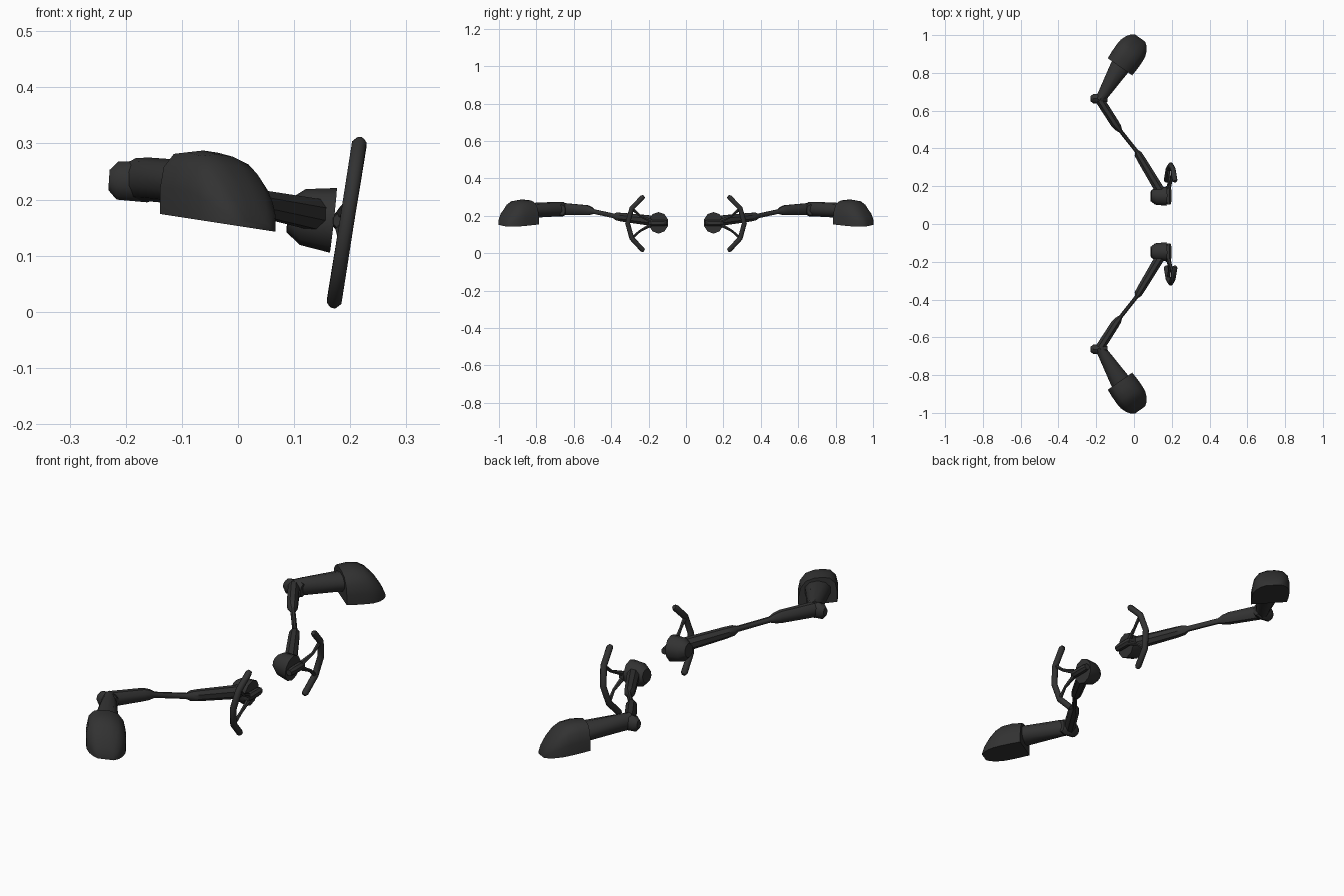
import bpy, bmesh, math
from mathutils import Vector

if "Cube" in bpy.data.objects:
    bpy.data.objects.remove(bpy.data.objects["Cube"])

dark = bpy.data.materials.new("dark_grey")
dark.diffuse_color = (0.032, 0.032, 0.032, 1)
dark.use_nodes = True
dark.node_tree.nodes["Principled BSDF"].inputs["Base Color"].default_value = dark.diffuse_color


def finish(bm, name, angle=40):
    """Turn a bmesh into a smooth-by-angle object mirrored across y = 0."""
    bmesh.ops.recalc_face_normals(bm, faces=bm.faces)
    me = bpy.data.meshes.new(name)
    bm.to_mesh(me)
    bm.free()
    me.materials.append(dark)
    ob = bpy.data.objects.new(name, me)
    bpy.context.collection.objects.link(ob)
    mod = ob.modifiers.new("mirror", 'MIRROR')
    mod.use_axis = (False, True, False)
    mod.use_mirror_merge = False
    bpy.ops.object.select_all(action='DESELECT')
    ob.select_set(True)
    bpy.context.view_layer.objects.active = ob
    bpy.ops.object.shade_smooth_by_angle(angle=math.radians(angle))
    return ob


def skin(bm, rings):
    """Join equal rings of points into a closed skin with end caps."""
    loops = [[bm.verts.new(p) for p in r] for r in rings]
    n = len(loops[0])
    for a, b in zip(loops, loops[1:]):
        for i in range(n):
            j = (i + 1) % n
            bm.faces.new((a[i], a[j], b[j], b[i]))
    bm.faces.new(loops[0])
    bm.faces.new(loops[-1])


def tube(bm, stations, sides=8):
    """Loft along (point, half width, half height) stations."""
    pts = [Vector(s[0]) for s in stations]
    rings = []
    for i, (p, w, h) in enumerate(stations):
        d = (pts[min(i + 1, len(pts) - 1)] - pts[max(i - 1, 0)]).normalized()
        ref = Vector((1, 0, 0)) if abs(d.x) < 0.4 else Vector((0, 0, 1))
        if ref.x:
            up = (ref - d * ref.dot(d)).normalized()
        else:
            side = d.cross(ref).normalized()
            up = side.cross(d)
        side = d.cross(up)
        rings.append([pts[i] + side * w * math.cos(a) + up * h * math.sin(a)
                      for a in (math.tau * (k + 0.5) / sides for k in range(sides))])
    skin(bm, rings)


# shoulder-like end pad: flat bottom, boxy dome sections along its axis
u, w = Vector((0.57, 0.82, 0)), Vector((0.82, -0.57, 0))
base = Vector((-0.074, 0.832, 0))
section = [(-1, 0), (-1, 0.4), (-0.9, 0.72), (-0.62, 0.94), (-0.2, 1), (0.2, 1),
           (0.62, 0.92), (0.9, 0.68), (1, 0.36), (1, 0)]
rings = []
for s, half, h in [(0, 0.079, 0.118), (0.045, 0.082, 0.125), (0.09, 0.082, 0.122),
                   (0.12, 0.079, 0.106), (0.15, 0.068, 0.076), (0.172, 0.052, 0.044),
                   (0.186, 0.033, 0.012)]:
    ring = []
    for t, k in section:
        p = base + u * s + w * t * half
        p.z = 0.153 - 0.154 * p.x + k * h
        ring.append(p)
    rings.append(ring)
bm = bmesh.new()
skin(bm, rings)
finish(bm, "end_pad", 45)

# tapered upper arm running into the pad
bm = bmesh.new()
tube(bm, [((-0.182, 0.655, 0.236), 0.027, 0.038), ((-0.16, 0.69, 0.236), 0.032, 0.039),
          ((-0.075, 0.83, 0.229), 0.055, 0.04), ((-0.05, 0.87, 0.226), 0.055, 0.04)], 10)
finish(bm, "upper_arm")

# elbow joint
bm = bmesh.new()
tube(bm, [((-0.23, 0.663, 0.235), 0.014, 0.018), ((-0.215, 0.663, 0.234), 0.026, 0.034),
          ((-0.16, 0.665, 0.232), 0.028, 0.037), ((-0.142, 0.665, 0.231), 0.02, 0.028)], 10)
finish(bm, "elbow")

# forearm: two thick sleeves joined by a thin rod
bm = bmesh.new()
tube(bm, [((-0.18, 0.655, 0.237), 0.026, 0.034), ((-0.10, 0.53, 0.231), 0.025, 0.028),
          ((-0.085, 0.51, 0.227), 0.021, 0.023), ((-0.071, 0.492, 0.223), 0.011, 0.013),
          ((0.013, 0.386, 0.2), 0.011, 0.013), ((0.022, 0.37, 0.197), 0.022, 0.022),
          ((0.04, 0.34, 0.193), 0.024, 0.025), ((0.145, 0.165, 0.172), 0.028, 0.03)])
finish(bm, "forearm")

# flared wrist cuff
bm = bmesh.new()
tube(bm, [((0.09, 0.149, 0.172), 0.03, 0.03), ((0.115, 0.148, 0.169), 0.048, 0.05),
          ((0.17, 0.147, 0.163), 0.053, 0.058)], 10)
finish(bm, "wrist_cuff")

# half wheel, spokes and hub bar, in a slightly leaning plane


def lean(y, z):
    return (0.194 + (z - 0.16) * 0.16, y, z)


bm = bmesh.new()
rim = [(0.225, 0.305), (0.233, 0.299), (0.29, 0.24), (0.312, 0.16), (0.29, 0.08),
       (0.233, 0.019), (0.225, 0.013)]
tube(bm, [(lean(y, z), r, r) for (y, z), r in
          zip(rim, [0.009, 0.014, 0.014, 0.014, 0.014, 0.014, 0.009])])
finish(bm, "half_wheel", 50)

bm = bmesh.new()
for sgn in (1, -1):
    tube(bm, [(lean(0.288, 0.16 + sgn * 0.078), 0.009, 0.009),
              (lean(0.245, 0.16 + sgn * 0.04), 0.007, 0.007),
              ((0.184, 0.19, 0.162 + sgn * 0.012), 0.011, 0.011)], 6)
finish(bm, "spokes")

bm = bmesh.new()
tube(bm, [((0.182, 0.102, 0.162), 0.014, 0.013), ((0.182, 0.12, 0.162), 0.018, 0.017),
          ((0.182, 0.18, 0.162), 0.018, 0.017), ((0.182, 0.2, 0.162), 0.014, 0.013)])
finish(bm, "hub_bar")
